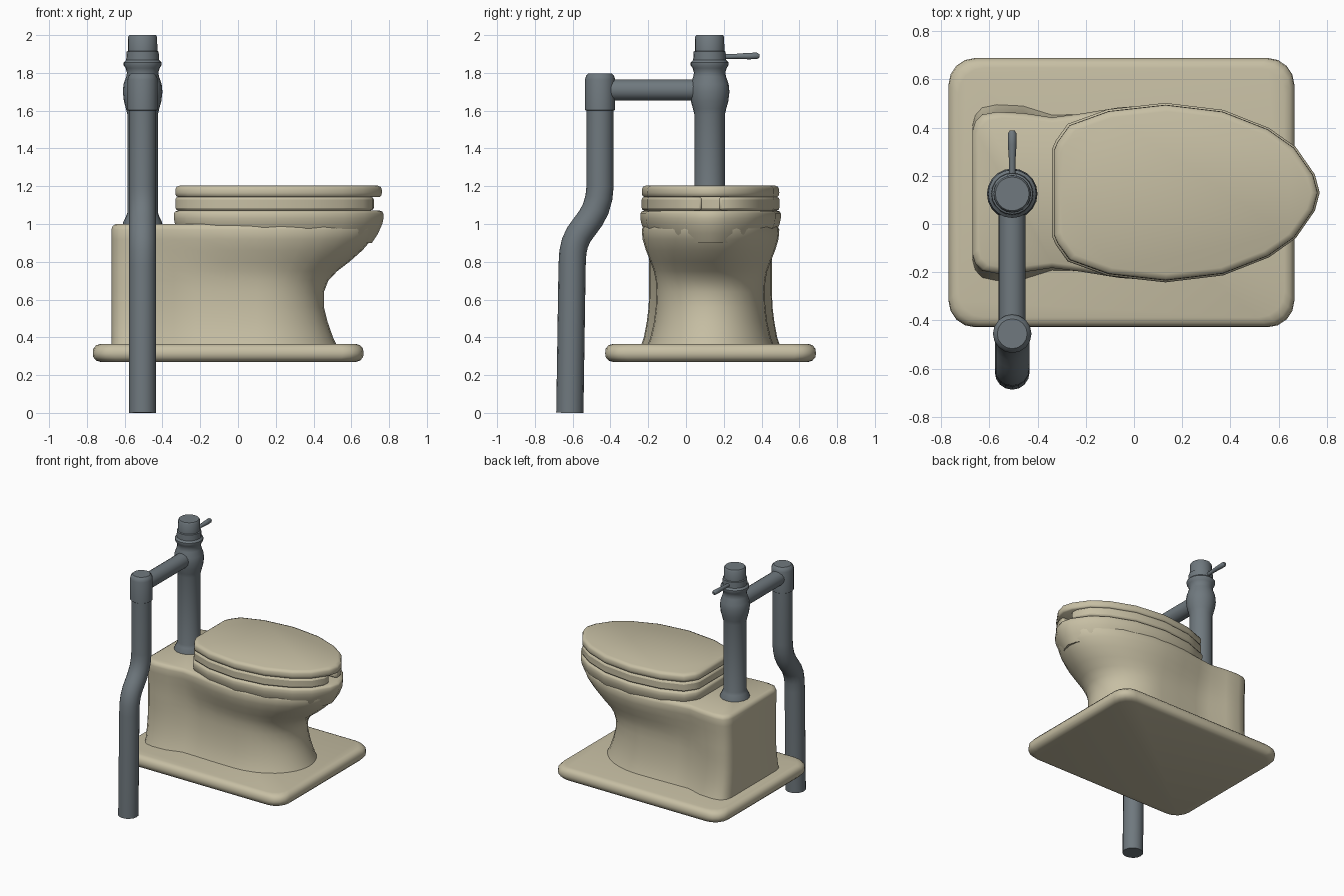
import bpy, bmesh, math
from mathutils import Vector

if "Cube" in bpy.data.objects:
    bpy.data.objects.remove(bpy.data.objects["Cube"])

CY = 0.13            # centre line of the fixture
PX = -0.505          # x of all the pipework


def material(name, rgb):
    m = bpy.data.materials.new(name)
    m.diffuse_color = (*rgb, 1)
    m.use_nodes = True
    m.node_tree.nodes["Principled BSDF"].inputs["Base Color"].default_value = m.diffuse_color
    return m


cream = material("cream porcelain", (0.57, 0.52, 0.37))
steel = material("grey metal", (0.16, 0.19, 0.21))


def finish(name, bm, mat, angle=40, bevel=0):
    bmesh.ops.recalc_face_normals(bm, faces=bm.faces[:])
    me = bpy.data.meshes.new(name)
    bm.to_mesh(me)
    bm.free()
    ob = bpy.data.objects.new(name, me)
    bpy.context.collection.objects.link(ob)
    me.materials.append(mat)
    bpy.ops.object.select_all(action='DESELECT')
    ob.select_set(True)
    bpy.context.view_layer.objects.active = ob
    bpy.ops.object.shade_smooth_by_angle(angle=math.radians(angle))
    if bevel:
        b = ob.modifiers.new("bevel", 'BEVEL')
        b.width, b.segments = bevel, 2
        b.limit_method = 'ANGLE'
        b.angle_limit = math.radians(50)
    return ob


def loft(name, rings, mat, angle=40):
    """Skin closed rings of equal length and cap both ends."""
    bm = bmesh.new()
    vs = [[bm.verts.new(p) for p in r] for r in rings]
    n = len(vs[0])
    for a, b in zip(vs, vs[1:]):
        for i in range(n):
            j = (i + 1) % n
            bm.faces.new((a[i], a[j], b[j], b[i]))
    bm.faces.new(vs[0][::-1])
    bm.faces.new(vs[-1])
    return finish(name, bm, mat, angle)


def tube(name, pts, mat, sides=16):
    """Sweep circles along (y, z, radius) points in the plane x = PX."""
    rings = []
    for i, (y, z, r) in enumerate(pts):
        a, b = pts[max(i - 1, 0)], pts[min(i + 1, len(pts) - 1)]
        t = Vector((0, b[0] - a[0], b[1] - a[1])).normalized()
        u = Vector((1, 0, 0))
        v = t.cross(u)
        c = Vector((PX, y, z))
        rings.append([c + r * (u * math.cos(k) + v * math.sin(k))
                      for k in (math.tau * s / sides for s in range(sides))])
    return loft(name, rings, mat)


def mirrored(half, z):
    """Half outline (first and last on the centre line) to a full ring."""
    full = half + [(x, -y) for x, y in reversed(half[1:-1])]
    return [(x, CY + y, z) for x, y in full]


# floor plate: rounded rectangle with rounded rim
def plate_ring(z, inset):
    hx, hy, r = 0.722 - inset, 0.558 - inset, 0.11
    ring = []
    for q, (sx, sy) in enumerate([(1, 1), (-1, 1), (-1, -1), (1, -1)]):
        for s in range(5):
            a = math.pi / 2 * (q + s / 4)
            # sides bow slightly towards their middles
            ring.append((-0.052 + sx * (hx - r - 0.005) + r * math.cos(a),
                         CY + sy * (hy - r) + r * math.sin(a), z))
    return ring


loft("floor_plate", [plate_ring(z, d) for z, d in
     [(0.27, 0.04), (0.277, 0.018), (0.295, 0.003), (0.315, 0), (0.34, 0.003),
      (0.358, 0.018), (0.365, 0.04)]], cream, 50)


# pedestal: square back, slight neck, round front
def body_ring(z, back, hb, hn, hm, xf):
    xm = 0.1
    half = [(back, 0), (back, hb * 0.76), (back + 0.012, hb * 0.88),
            (back + 0.04, hb * 0.965), (back + 0.1, hb), (-0.46, hb * 0.985),
            (-0.34, hn), (-0.22, hn * 0.7 + hm * 0.3), (-0.06, hn * 0.2 + hm * 0.8)]
    for s in range(9):
        a = math.pi / 2 * s / 8
        half.append((xm + (xf - xm) * math.sin(a), hm * math.cos(a) if s < 8 else 0))
    return mirrored(half, z)


loft("pedestal", [body_ring(*r) for r in [
    (0.355, -0.67, 0.368, 0.325, 0.335, 0.525),
    (0.40, -0.67, 0.353, 0.31, 0.318, 0.503),
    (0.48, -0.67, 0.338, 0.29, 0.30, 0.475),
    (0.56, -0.67, 0.328, 0.28, 0.29, 0.455),
    (0.64, -0.67, 0.325, 0.275, 0.287, 0.455),
    (0.70, -0.67, 0.325, 0.276, 0.29, 0.478),
    (0.75, -0.67, 0.325, 0.28, 0.30, 0.525),
    (0.80, -0.67, 0.325, 0.285, 0.318, 0.59),
    (0.86, -0.67, 0.328, 0.295, 0.342, 0.658),
    (0.92, -0.67, 0.332, 0.305, 0.36, 0.71),
    (0.97, -0.67, 0.335, 0.312, 0.364, 0.735),
    (0.99, -0.664, 0.328, 0.306, 0.355, 0.735),
    (1.00, -0.645, 0.31, 0.29, 0.34, 0.72)]], cream, 50)

# egg outline shared by rim and lid
EGG = [(-0.34, 0), (-0.34, 0.18), (-0.325, 0.215), (-0.275, 0.285), (-0.11, 0.345),
       (0.13, 0.372), (0.37, 0.343), (0.56, 0.268), (0.67, 0.19), (0.75, 0.075),
       (0.77, 0)]


def egg_ring(z, inset):
    k, m = 1 - inset / 0.55, 1 - inset / 0.37
    return mirrored([(0.215 + (x - 0.215) * k, y * m) for x, y in EGG], z)


loft("bowl_rim", [egg_ring(z, d) for z, d in
     [(0.90, 0.06), (0.95, 0.028), (1.0, 0.006), (1.03, 0), (1.055, 0),
      (1.066, 0.006), (1.072, 0.025)]], cream, 50)

loft("lid", [egg_ring(z, d) for z, d in
     [(1.143, 0.02), (1.15, 0.011), (1.165, 0.008), (1.185, 0.009), (1.197, 0.015),
      (1.205, 0.035)]], cream, 50)

# seat: horseshoe open at the front
outer = [(0.215 + (x - 0.215) * 0.985, y * 0.98) for x, y in EGG[:-2]]
outer += [(0.715, 0.10), (0.72, 0.045)]
inner = [(0.16 + (x - 0.16) * 0.66, y * 0.62) for x, y in outer[:-2]]
inner += [(0.53, 0.085), (0.545, 0.045)]


def horseshoe(half):
    return [(x, -y) for x, y in reversed(half[1:])] + half


bm = bmesh.new()
o, i = horseshoe(outer), horseshoe(inner)
cols = [[bm.verts.new((p[0], CY + p[1], z)) for p, z in
         ((a, 1.072), (a, 1.143), (b, 1.143), (b, 1.072))] for a, b in zip(o, i)]
for a, b in zip(cols, cols[1:]):
    for k in range(4):
        n = (k + 1) % 4
        bm.faces.new((a[k], a[n], b[n], b[k]))
bm.faces.new(cols[0])
bm.faces.new(cols[-1][::-1])
finish("seat", bm, cream, 50, bevel=0.014)

# flush valve column with flange, bulge and collar
tube("flush_column", [(0.125, z, r) for z, r in [
    (0.995, 0.105), (1.01, 0.103), (1.04, 0.088), (1.06, 0.081), (1.58, 0.081),
    (1.61, 0.088), (1.65, 0.099), (1.70, 0.105), (1.74, 0.101), (1.78, 0.087),
    (1.80, 0.083), (1.825, 0.09), (1.84, 0.10), (1.855, 0.10), (1.868, 0.087),
    (1.912, 0.085), (1.916, 0.078), (1.99, 0.077), (2.0, 0.07)]], steel, 20)

# flush handle
tube("flush_handle", [(0.18, 1.885, 0.013), (0.27, 1.888, 0.014), (0.33, 1.889, 0.018),
                      (0.375, 1.89, 0.018), (0.388, 1.89, 0.01)], steel, 10)

# horizontal connecting pipe
tube("cross_pipe", [(-0.455, 1.71, 0.056), (0.125, 1.71, 0.056)], steel)

# side supply pipe with S-bend, and its top fitting
tube("supply_pipe", [(-0.615, 0, 0.072), (-0.603, 0.78, 0.072), (-0.599, 0.85, 0.072),
                     (-0.588, 0.90, 0.072), (-0.567, 0.945, 0.072),
                     (-0.538, 0.985, 0.072), (-0.505, 1.03, 0.072),
                     (-0.478, 1.08, 0.072), (-0.461, 1.14, 0.072),
                     (-0.455, 1.20, 0.072), (-0.455, 1.62, 0.072)], steel)
tube("supply_cap", [(-0.455, z, r) for z, r in [
    (1.60, 0.074), (1.604, 0.08), (1.765, 0.08), (1.785, 0.074), (1.797, 0.062)]], steel)
